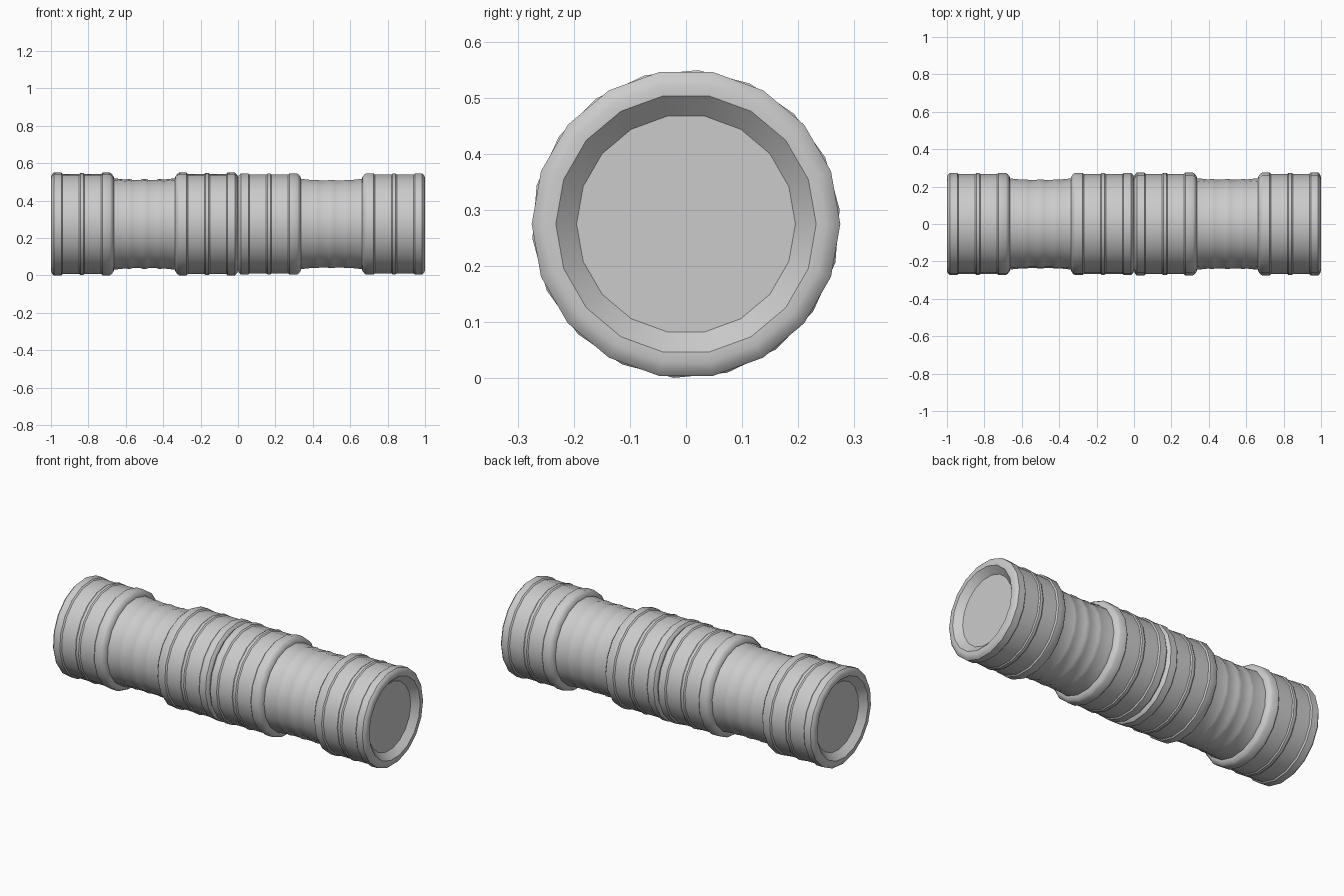
import bpy, bmesh
from math import radians, sin, cos, pi

cube = bpy.data.objects.get("Cube")
if cube:
    bpy.data.objects.remove(cube, do_unlink=True)

grey = bpy.data.materials.new("plain_grey")
grey.use_nodes = True
colour = (0.6, 0.6, 0.6, 1)
grey.diffuse_color = colour
grey.node_tree.nodes["Principled BSDF"].inputs["Base Color"].default_value = colour

SIDES = 18
AXIS_Z = 0.275


def lathe(name, half, centre_x, turn):
    """Revolve a half profile (offset, radius), mirrored end to end, about x."""
    profile = [(-x, r) for x, r in half] + [(x, r) for x, r in reversed(half) if x > 0]
    bm = bmesh.new()
    rings = []
    for x, r in profile:
        angles = [2 * pi * i / SIDES + radians(turn) for i in range(SIDES)]
        rings.append([bm.verts.new((x, r * cos(a), r * sin(a))) for a in angles])
    for a, b in zip(rings, rings[1:]):
        for i in range(SIDES):
            j = (i + 1) % SIDES
            bm.faces.new((a[i], a[j], b[j], b[i]))
    for ring in (rings[0], rings[-1]):
        bm.faces.new(ring)
    bmesh.ops.recalc_face_normals(bm, faces=bm.faces)
    mesh = bpy.data.meshes.new(name)
    bm.to_mesh(mesh)
    bm.free()
    mesh.materials.append(grey)
    obj = bpy.data.objects.new(name, mesh)
    obj.location = (centre_x, 0, AXIS_Z)
    bpy.context.collection.objects.link(obj)
    bpy.ops.object.select_all(action='DESELECT')
    obj.select_set(True)
    bpy.context.view_layer.objects.active = obj
    bpy.ops.object.shade_smooth_by_angle(angle=radians(35))


# Recessed end, rim band, ribbed sleeve, inner band, shoulder
collar = [(0.465, 0.195), (0.5, 0.232), (0.5, 0.25), (0.495, 0.265), (0.485, 0.275),
          (0.445, 0.275), (0.438, 0.268), (0.35, 0.268), (0.343, 0.273), (0.327, 0.273),
          (0.32, 0.268), (0.232, 0.268), (0.225, 0.275), (0.185, 0.275), (0.175, 0.268),
          (0.165, 0.255), (0.163, 0.244)]
# Slim waist with three small ribs
waist = [(0.145, 0.243), (0.1, 0.238), (0.09, 0.24), (0.075, 0.24), (0.065, 0.237),
         (0.02, 0.237), (0.01, 0.24), (0, 0.24)]

lathe("left_segment", collar + waist, 0.5, 0)
lathe("right_segment", collar + waist, -0.5, 5.5)
